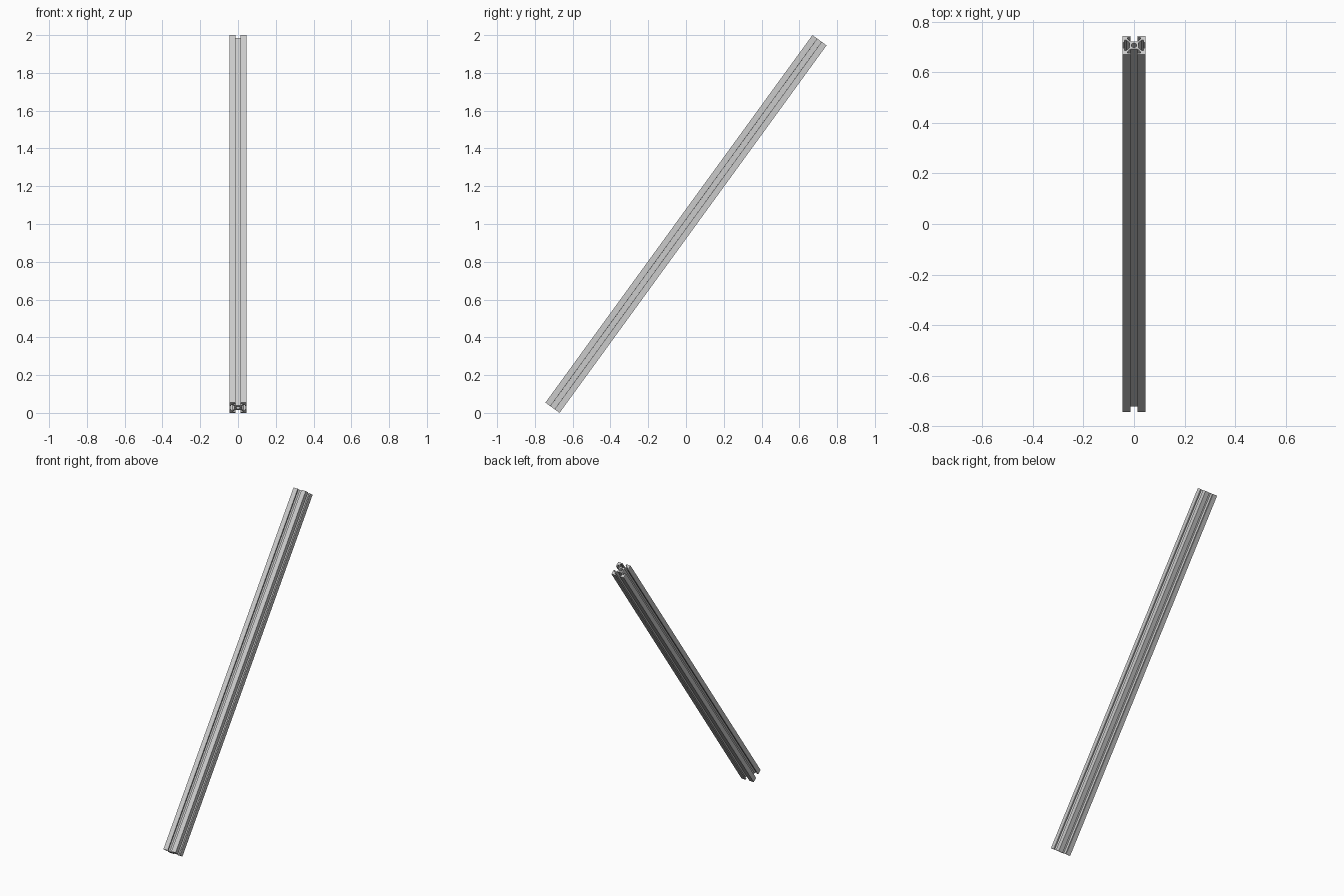
import bpy, bmesh
from math import sin, cos, pi, radians
from mathutils import Matrix, Vector

if "Cube" in bpy.data.objects:
    bpy.data.objects.remove(bpy.data.objects["Cube"], do_unlink=True)

WIDTH, LENGTH, TILT = 0.0925, 2.405, radians(36)
UNIT = WIDTH / 20          # section is drawn on a 20 unit square

aluminium = bpy.data.materials.new("brushed aluminium")
aluminium.use_nodes = True
colour = (0.6, 0.6, 0.6, 1)
aluminium.diffuse_color = colour
aluminium.node_tree.nodes["Principled BSDF"].inputs["Base Color"].default_value = colour

# Half of one side: outer corner, slot lip, undercut, slope along the web, slot floor
half_side = [(3.0, 10), (3.0, 8.2), (5.5, 8.2), (5.5, 6.56), (2.94, 4)]
side = [(10, 10)] + half_side + [(-x, y) for x, y in reversed(half_side)]

# Repeat the slotted side around the four faces
outline = []
for k in range(4):
    turn = Matrix.Rotation(k * pi / 2, 3, 'Z')
    outline += [turn @ Vector((x, y, 0)) for x, y in side]

# Round bore through the core
bore = [Vector((cos(a), sin(a), 0)) * 2.3 for a in (i * pi / 12 for i in range(24))]

bm = bmesh.new()


def add_loop(points):
    verts = [bm.verts.new(p * UNIT) for p in points]
    return [bm.edges.new((v, verts[i - 1])) for i, v in enumerate(verts)]


# Fill the section and extrude it into the bar
edges = add_loop(outline) + add_loop(bore)
bmesh.ops.triangle_fill(bm, edges=edges, use_beauty=True, normal=(0, 0, 1))
section = bmesh.ops.extrude_face_region(bm, geom=bm.faces[:], use_keep_orig=True)
top = [g for g in section["geom"] if isinstance(g, bmesh.types.BMVert)]
bmesh.ops.translate(bm, verts=top, vec=(0, 0, LENGTH))
bmesh.ops.recalc_face_normals(bm, faces=bm.faces[:])

# Lean the bar back about its middle
bmesh.ops.translate(bm, verts=bm.verts[:], vec=(0, 0, -LENGTH / 2))
mesh = bpy.data.meshes.new("slotted_bar")
bm.to_mesh(mesh)
bm.free()
mesh.materials.append(aluminium)
bar = bpy.data.objects.new("slotted_bar", mesh)
bpy.context.collection.objects.link(bar)
bar.location = (0, 0, 1)
bar.rotation_euler = (-TILT, 0, 0)

# Smooth the bore, keep the section edges sharp
bpy.ops.object.select_all(action='DESELECT')
bar.select_set(True)
bpy.context.view_layer.objects.active = bar
bpy.ops.object.shade_smooth_by_angle(angle=radians(30))
